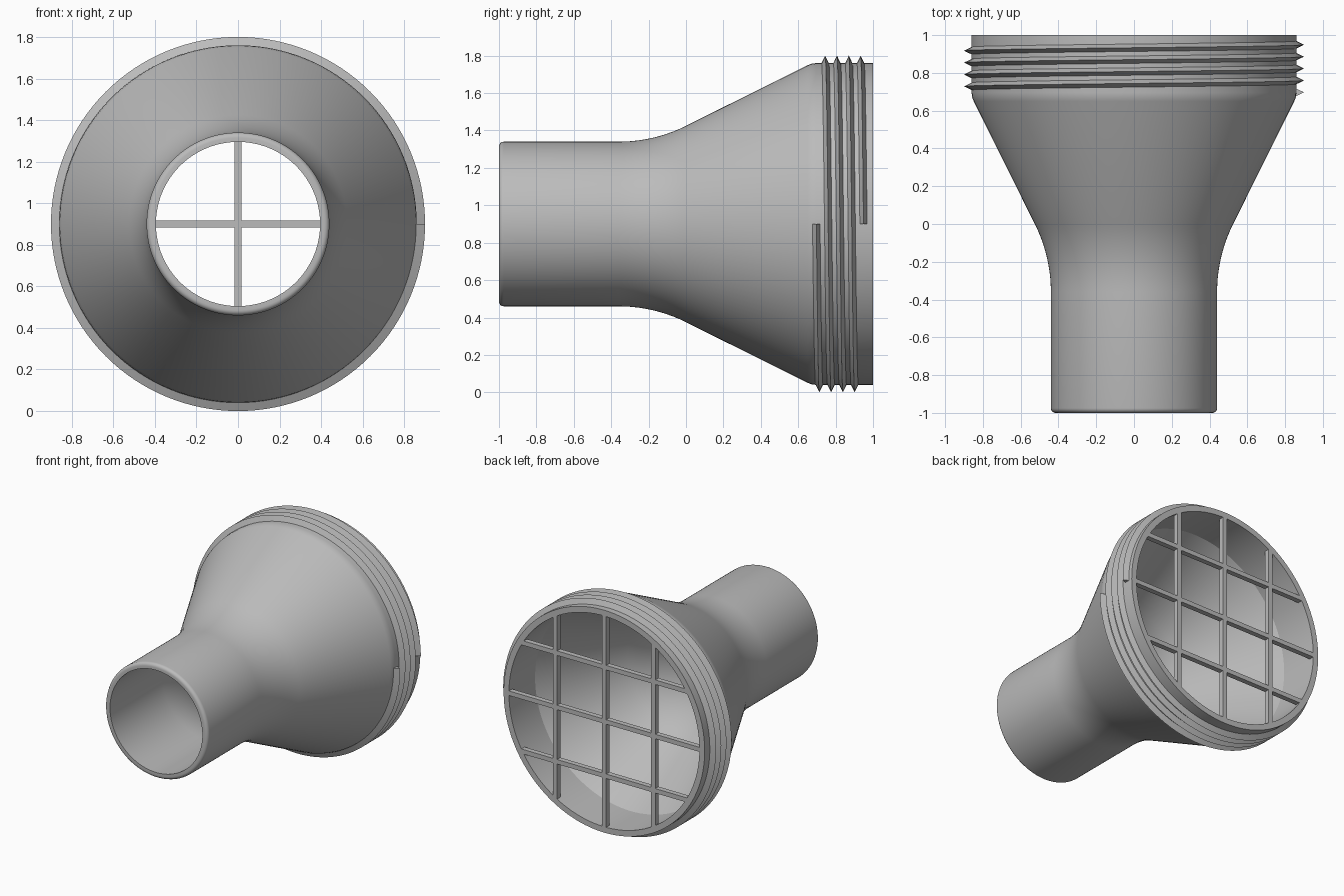
import bpy
import bmesh
import math

cube = bpy.data.objects.get("Cube")
if cube:
    bpy.data.objects.remove(cube, do_unlink=True)

AXIS_Z = 0.9       # height of the horizontal centre line
WALL = 0.045
SEGMENTS = 128

grey = bpy.data.materials.new("light_grey")
grey.use_nodes = True
colour = (0.5, 0.5, 0.5, 1)
grey.diffuse_color = colour
grey.node_tree.nodes["Principled BSDF"].inputs["Base Color"].default_value = colour


def finish(bm, name):
    bmesh.ops.recalc_face_normals(bm, faces=bm.faces)
    mesh = bpy.data.meshes.new(name)
    bm.to_mesh(mesh)
    bm.free()
    obj = bpy.data.objects.new(name, mesh)
    mesh.materials.append(grey)
    bpy.context.collection.objects.link(obj)
    bpy.ops.object.select_all(action="DESELECT")
    obj.select_set(True)
    bpy.context.view_layer.objects.active = obj
    bpy.ops.object.shade_smooth_by_angle(angle=math.radians(25))
    return obj


def around(y, radius, angle):
    return (radius * math.cos(angle), y, AXIS_Z + radius * math.sin(angle))


def bridge(bm, ring_a, ring_b):
    n = len(ring_a)
    for i in range(n):
        j = (i + 1) % n
        bm.faces.new((ring_a[i], ring_a[j], ring_b[j], ring_b[i]))


# Funnel body: a closed wall profile of (y, radius) turned about the centre line
slope = math.atan(0.5)
bend = 0.805


def flare(radius):
    steps = 10
    return [(-0.36 + radius * math.sin(slope * i / steps),
             0.44 + bend - radius * math.cos(slope * i / steps))
            for i in range(steps + 1)]


lip = 0.025
lip_arc = [(-1 + lip - lip * math.cos(a), 0.44 - lip + lip * math.sin(a))
           for a in [math.pi / 2 * i / 5 for i in range(6)]]
outer = lip_arc + flare(bend) + [(0.65, 0.849), (0.672, 0.857), (0.695, 0.86), (1, 0.86)]
inner = [(-1, 0.44 - WALL)] + flare(bend + WALL) + [(0.68, 0.815), (1, 0.815)]
profile = outer + inner[::-1]

bm = bmesh.new()
rings = [[bm.verts.new(around(y, r, math.tau * i / SEGMENTS)) for i in range(SEGMENTS)]
         for y, r in profile]
for k, ring in enumerate(rings):
    bridge(bm, ring, rings[(k + 1) % len(rings)])
finish(bm, "funnel_body")

# Screw thread: a triangular ridge wound four turns
turns, pitch, start = 4, 0.063, 0.697
ridge = [(-0.022, 0.855), (0, 0.9), (0.022, 0.855)]
bm = bmesh.new()
sections = []
for i in range(turns * SEGMENTS + 1):
    t = i / SEGMENTS
    sections.append([bm.verts.new(around(start + pitch * t + dy, r, -math.tau * t))
                     for dy, r in ridge])
for a, b in zip(sections, sections[1:]):
    bridge(bm, a, b)
bm.faces.new(sections[0])
bm.faces.new(sections[-1])
finish(bm, "screw_thread")

# Guard grid: three bars each way, ends set into the rim wall
BAR, DEPTH, SPACING = 0.035, 0.04, 0.42


def bar(name, offset, upright):
    half = math.sqrt(0.84 ** 2 - (abs(offset) + BAR / 2) ** 2)
    bm = bmesh.new()
    bmesh.ops.create_cube(bm, size=1)
    size = (BAR, DEPTH, 2 * half) if upright else (2 * half, DEPTH, BAR)
    bmesh.ops.scale(bm, vec=size, verts=bm.verts)
    centre = (offset if upright else 0, 1 - DEPTH / 2, AXIS_Z + (0 if upright else offset))
    bmesh.ops.translate(bm, vec=centre, verts=bm.verts)
    finish(bm, name)


for i in (-1, 0, 1):
    bar(f"upright_bar_{i + 2}", i * SPACING, True)
    bar(f"level_bar_{i + 2}", i * SPACING, False)
